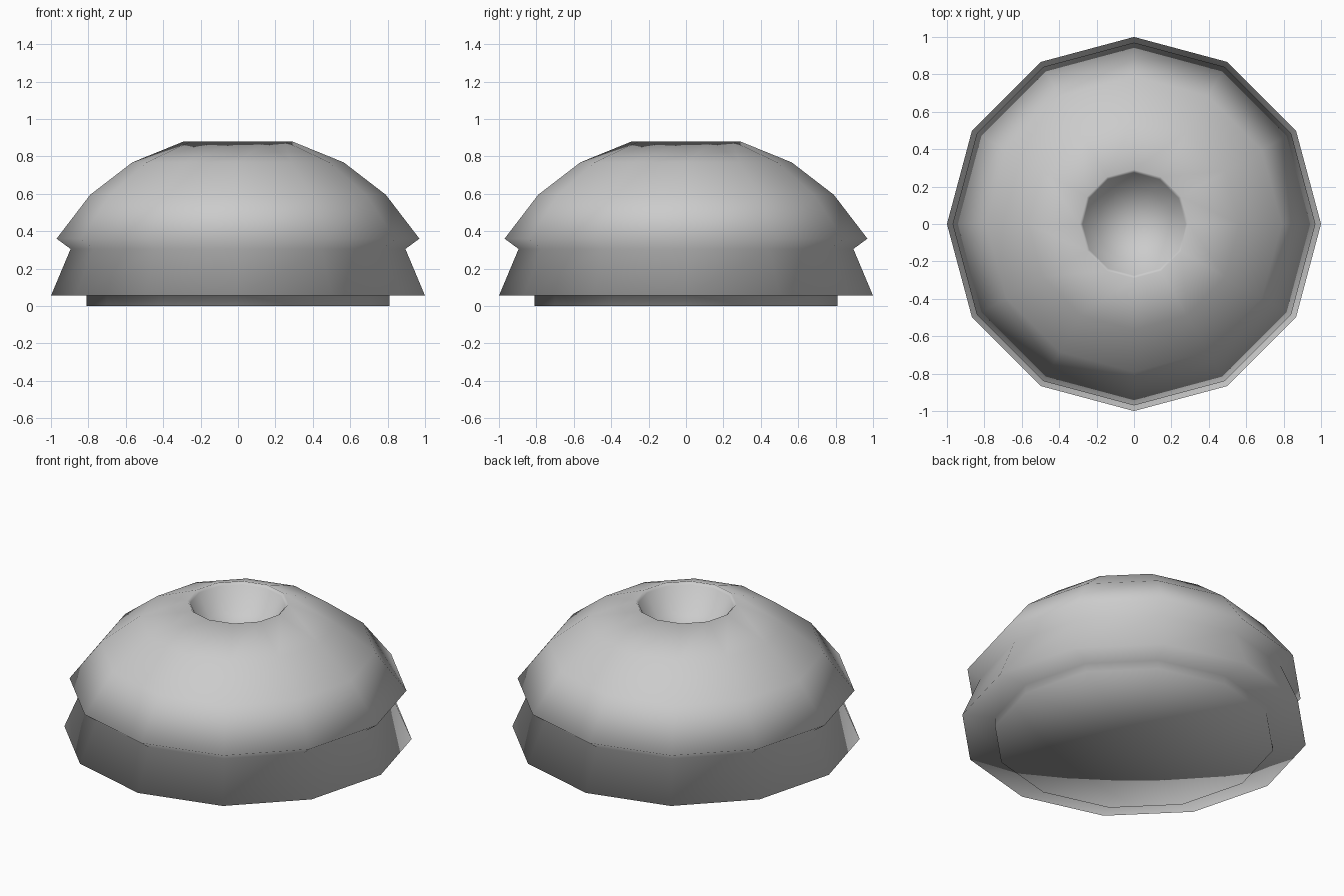
import bpy, bmesh
from math import pi, cos, sin

if "Cube" in bpy.data.objects:
    bpy.data.objects.remove(bpy.data.objects["Cube"])

SIDES = 12

# Profile (radius, height) from the bottom centre, around the outside, into the top dimple
PROFILE = [
    (0, 0), (0.81, 0), (0.81, 0.055),               # foot
    (1.0, 0.055), (0.895, 0.305),                   # flared skirt
    (0.97, 0.36), (0.79, 0.595), (0.565, 0.768), (0.29, 0.88),  # dome
    (0.275, 0.865), (0.2, 0.73), (0, 0.67),         # dimple
]


def revolve(name, profile):
    bm = bmesh.new()
    rings = []
    for r, z in profile:
        n = SIDES if r > 0 else 1
        rings.append([bm.verts.new((r * cos(2 * pi * i / SIDES),
                                    r * sin(2 * pi * i / SIDES), z)) for i in range(n)])
    for a, b in zip(rings, rings[1:]):
        for i in range(SIDES):
            j = (i + 1) % SIDES
            quad = [a[i % len(a)], a[j % len(a)], b[j % len(b)], b[i % len(b)]]
            bm.faces.new(list(dict.fromkeys(quad)))
    bmesh.ops.recalc_face_normals(bm, faces=bm.faces)
    for f in bm.faces:
        f.smooth = True
    mesh = bpy.data.meshes.new(name)
    bm.to_mesh(mesh)
    bm.free()
    obj = bpy.data.objects.new(name, mesh)
    bpy.context.collection.objects.link(obj)
    return obj


# Dome with flared skirt, foot and top dimple
revolve("dimpled_dome", PROFILE)
